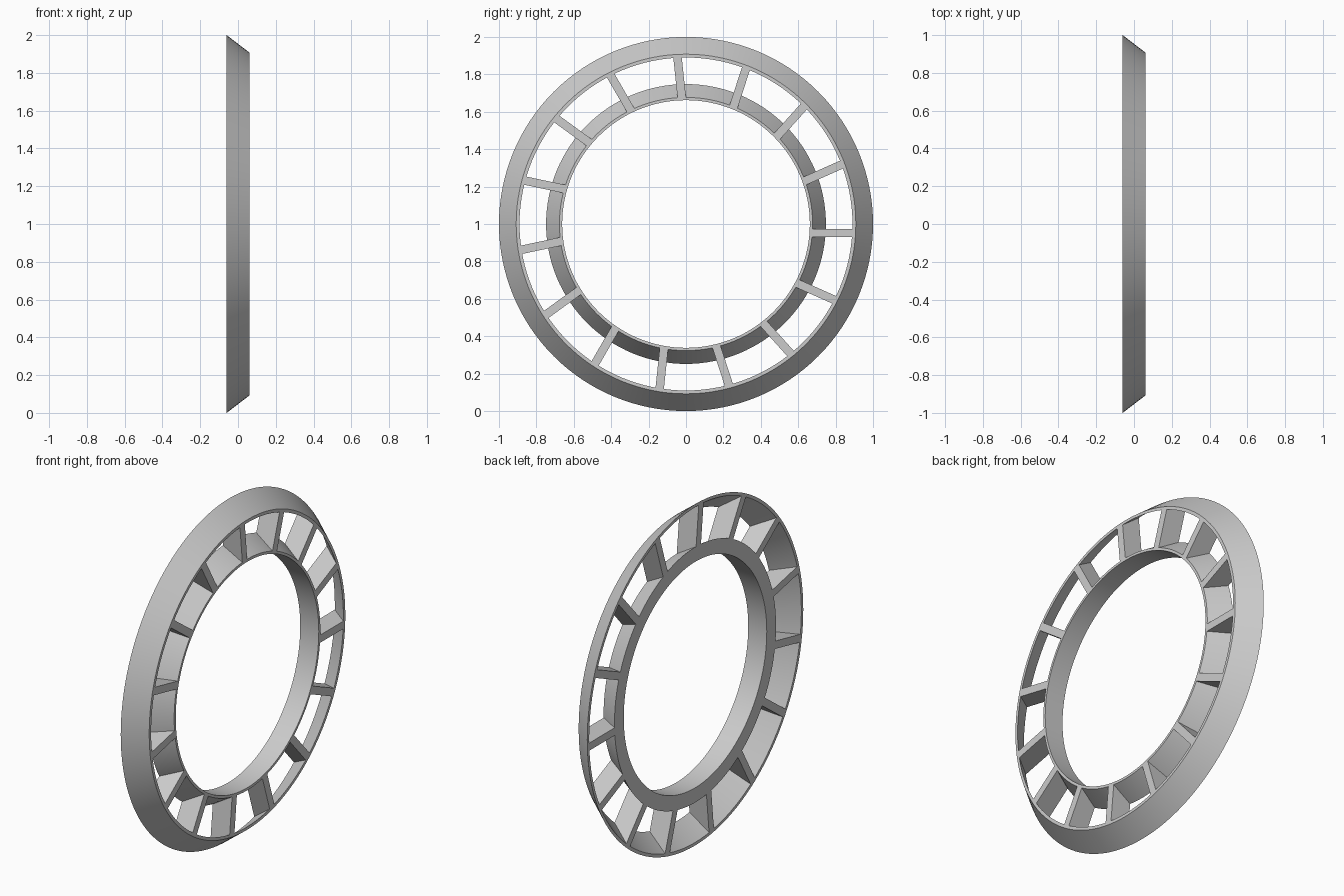
import bpy, bmesh, math
from mathutils import Matrix, Vector

if "Cube" in bpy.data.objects:
    bpy.data.objects.remove(bpy.data.objects["Cube"], do_unlink=True)

HALF = 0.06      # half depth along x
SEGMENTS = 128
SPOKES = 15
CENTRE = Vector((0, 0, 1))

grey = bpy.data.materials.new("plain grey")
grey.use_nodes = True
colour = (0.6, 0.6, 0.6, 1)
grey.diffuse_color = colour
grey.node_tree.nodes["Principled BSDF"].inputs["Base Color"].default_value = colour


def finish(bm, name, smooth=False):
    bmesh.ops.recalc_face_normals(bm, faces=bm.faces)
    mesh = bpy.data.meshes.new(name)
    bm.to_mesh(mesh)
    bm.free()
    mesh.materials.append(grey)
    obj = bpy.data.objects.new(name, mesh)
    obj.location = CENTRE
    bpy.context.collection.objects.link(obj)
    if smooth:
        bpy.ops.object.select_all(action="DESELECT")
        obj.select_set(True)
        bpy.context.view_layer.objects.active = obj
        bpy.ops.object.shade_smooth_by_angle(angle=math.radians(30))
    return obj


def ring(name, profile):
    """Revolve a closed (x, radius) profile around the x axis."""
    bm = bmesh.new()
    loops = []
    for i in range(SEGMENTS):
        a = math.tau * i / SEGMENTS
        loops.append([bm.verts.new((x, r * math.cos(a), r * math.sin(a))) for x, r in profile])
    n = len(profile)
    for i in range(SEGMENTS):
        a, b = loops[i], loops[(i + 1) % SEGMENTS]
        for j in range(n):
            k = (j + 1) % n
            bm.faces.new((a[j], a[k], b[k], b[j]))
    return finish(bm, name, smooth=True)


# Conical outer rim and inner hub
ring("outer_rim", [(-HALF, 1.0), (HALF, 0.908), (HALF, 0.89), (-HALF, 0.982)])
ring("inner_hub", [(-HALF, 0.748), (HALF, 0.677), (HALF, 0.662), (-HALF, 0.662)])

# Straight spokes set to one side of the axis, ends sloped to meet the cones
WIDTH, OFFSET = 0.045, -0.048
for s in range(SPOKES):
    bm = bmesh.new()
    bmesh.ops.create_cube(bm, size=2)
    for v in bm.verts:
        back, outer = v.co.x < 0, v.co.y > 0
        t = OFFSET + v.co.z * WIDTH / 2
        if outer:
            r = 0.988 if back else 0.896
        else:
            r = 0.742 if back else 0.671
        v.co = (v.co.x * HALF, math.sqrt(r * r - t * t), t)
    bm.transform(Matrix.Rotation(math.tau * s / SPOKES, 4, "X"))
    finish(bm, f"spoke_{s + 1}")
